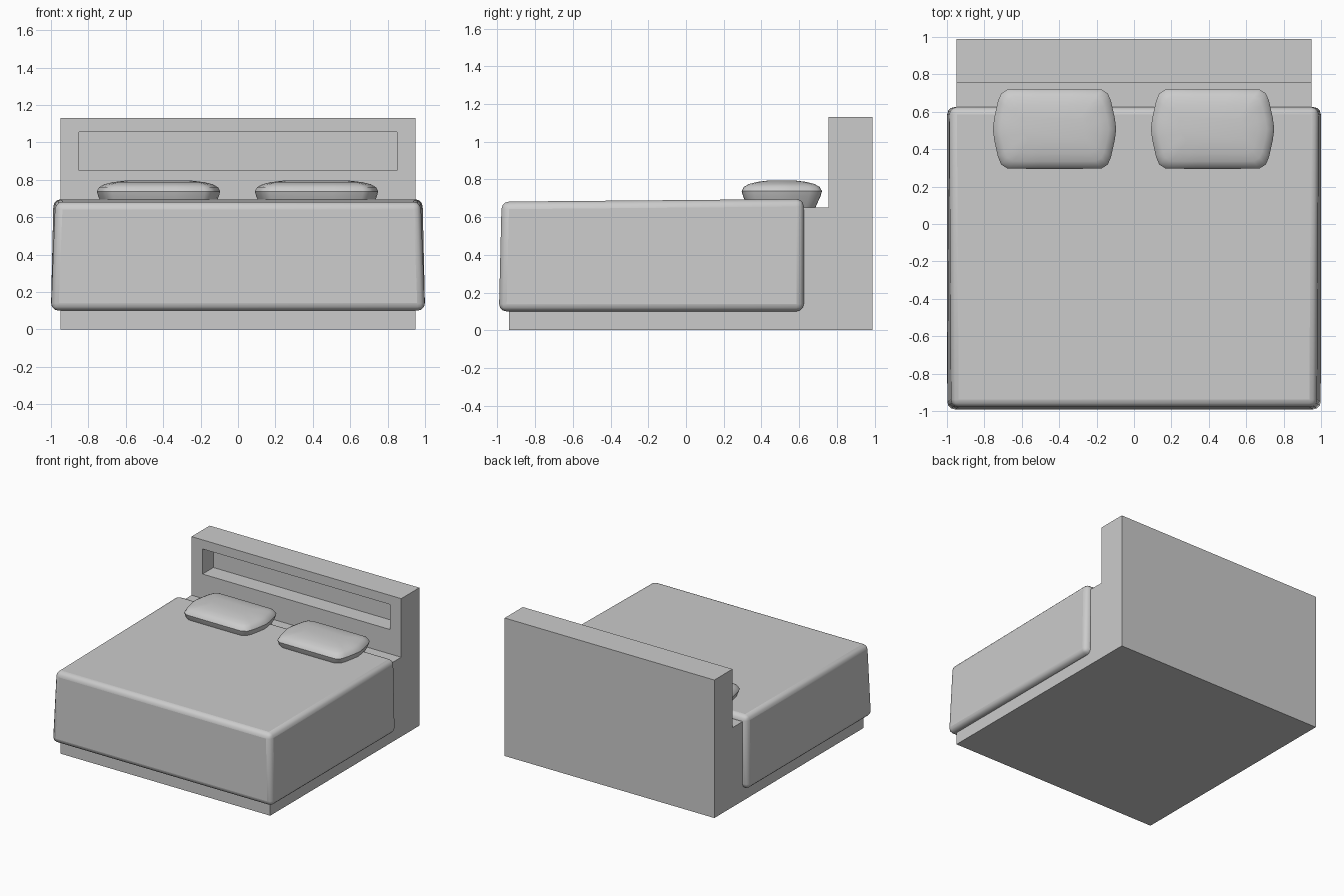
import bpy, bmesh
from mathutils import Vector

if "Cube" in bpy.data.objects:
    bpy.data.objects.remove(bpy.data.objects["Cube"])


def add_object(name, bm):
    bmesh.ops.recalc_face_normals(bm, faces=bm.faces[:])
    mesh = bpy.data.meshes.new(name)
    bm.to_mesh(mesh)
    bm.free()
    obj = bpy.data.objects.new(name, mesh)
    bpy.context.collection.objects.link(obj)
    return obj


def smooth(obj, degrees):
    bpy.ops.object.select_all(action='DESELECT')
    obj.select_set(True)
    bpy.context.view_layer.objects.active = obj
    bpy.ops.object.shade_smooth_by_angle(angle=degrees * 3.14159 / 180)


# Bed base and headboard: one L-shaped side profile extruded across x
bm = bmesh.new()
profile = [(-0.94, 0), (0.99, 0), (0.99, 1.13), (0.755, 1.13), (0.755, 0.65), (-0.94, 0.65)]
side = bm.faces.new([bm.verts.new((-0.95, y, z)) for y, z in profile])
ext = bmesh.ops.extrude_face_region(bm, geom=[side])["geom"]
bmesh.ops.translate(bm, vec=(1.9, 0, 0), verts=[v for v in ext if isinstance(v, bmesh.types.BMVert)])
bmesh.ops.recalc_face_normals(bm, faces=bm.faces[:])

# Recessed panel in the front of the headboard
panel = next(f for f in bm.faces if (f.calc_center_median() - Vector((0, 0.755, 0.89))).length < 0.01)
bmesh.ops.inset_individual(bm, faces=[panel], thickness=0.05)
for v in panel.verts:
    v.co = (0.85 if v.co.x > 0 else -0.85, 0.755, 1.055 if v.co.z > 0.89 else 0.85)
panel = bmesh.ops.extrude_discrete_faces(bm, faces=[panel])["faces"][0]
bmesh.ops.translate(bm, vec=(0, 0.14, 0), verts=panel.verts)
add_object("bed_frame_headboard", bm)

# Blanket: slightly tapered block with rounded edges
bm = bmesh.new()
bmesh.ops.create_cube(bm, size=2)
for v in bm.verts:
    back, top = v.co.y > 0, v.co.z > 0
    x = (0.995 if back else 0.985) if top else 1.0
    if top:
        x -= 0.008
    y = 0.625 if back else (-0.978 if top else -0.992)
    z = (0.696 if back else 0.682) if top else 0.1
    v.co = (x * v.co.x, y, z)
blanket = add_object("blanket", bm)
bevel = blanket.modifiers.new("rounded_edges", 'BEVEL')
bevel.width = 0.04
bevel.segments = 3
smooth(blanket, 40)

# Pillows: stacked rings of one outline, bulging at the short sides
quarter = [(0.33, 0), (0.322, 0.06), (0.302, 0.15), (0.285, 0.19), (0.25, 0.212), (0.09, 0.213)]
outline = quarter + [(-x, y) for x, y in reversed(quarter)]
outline += [(-x, -y) for x, y in outline[1:-1]]
rings = [(0.035, 0.65), (0.008, 0.71), (0, 0.738), (0.012, 0.76), (0.04, 0.776),
         (0.085, 0.787), (0.15, 0.795)]


def pillow(name, cx):
    bm = bmesh.new()
    loops = []
    for inset, z in rings:
        sx, sy = 1 - inset / 0.33, 1 - inset / 0.213
        loops.append([bm.verts.new((cx + x * sx, 0.508 + y * sy, z)) for x, y in outline])
    n = len(outline)
    for a, b in zip(loops, loops[1:]):
        for i in range(n):
            j = (i + 1) % n
            bm.faces.new((a[i], a[j], b[j], b[i]))
    bm.faces.new(loops[0])
    bm.faces.new(loops[-1])
    smooth(add_object(name, bm), 40)


pillow("left_pillow", -0.425)
pillow("right_pillow", 0.42)
